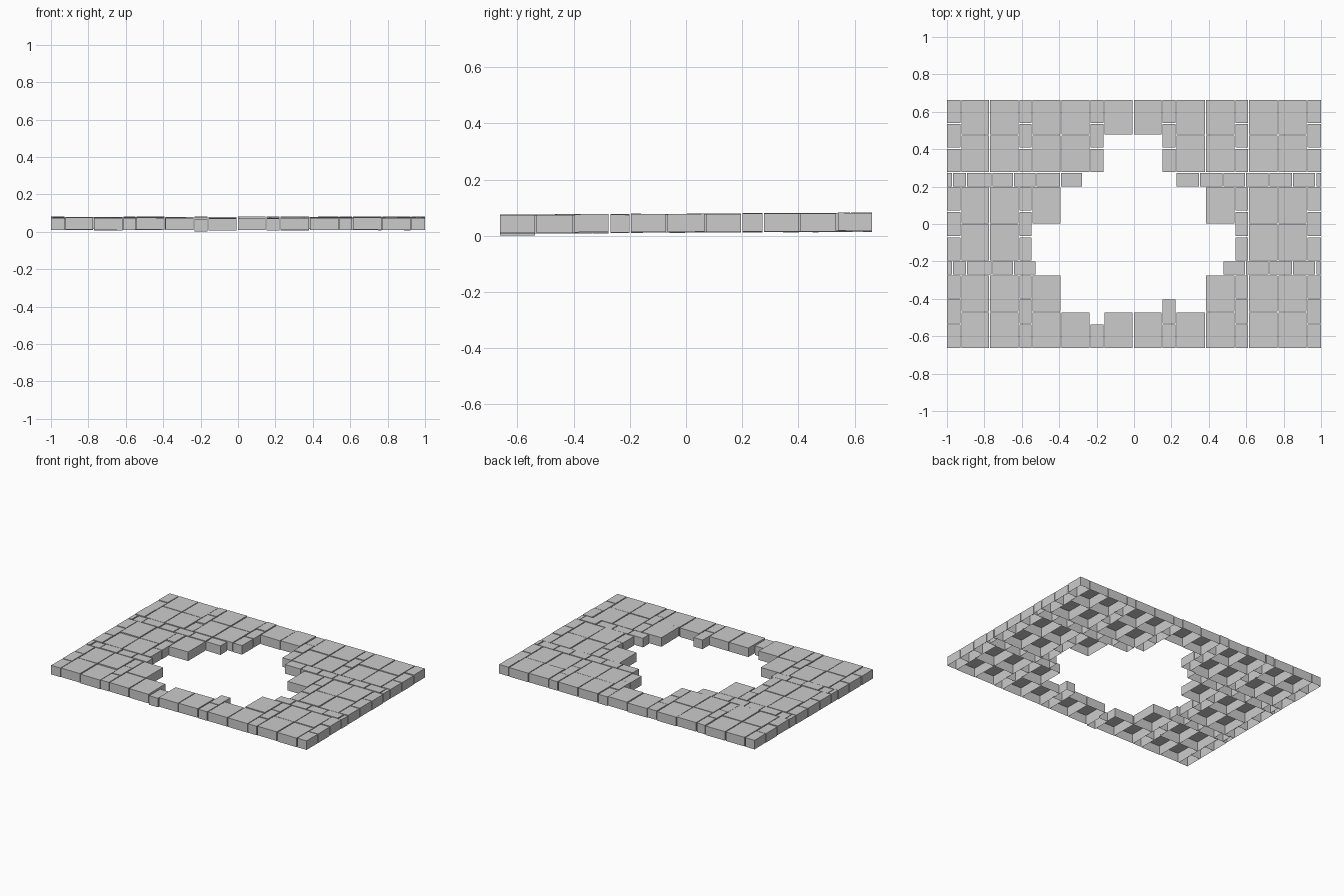
import bpy, bmesh, random
from mathutils import Matrix, Vector

if "Cube" in bpy.data.objects:
    bpy.data.objects.remove(bpy.data.objects["Cube"])

random.seed(4)
GAP, THICK = 0.006, 0.064


def add_tile(bm, x0, x1, y0, y1, base=None, edge=False):
    """Open-bottomed paving block, slightly uneven like laid stone."""
    cx, cy = (x0 + x1) / 2, (y0 + y1) / 2
    if base is None:
        base = 0.013 + 0.005 * cy + random.uniform(-0.002, 0.002)
    # blocks on the outer border stay flush with the overall outline
    g = GAP / 2
    xa = x0 if x0 <= -0.999 else x0 + g
    xb = x1 if x1 >= 0.999 else x1 - g
    ya = y0 if y0 <= -0.659 else y0 + g
    yb = y1 if y1 >= 0.659 else y1 - g
    tx, ty = random.uniform(-0.008, 0.008), random.uniform(-0.008, 0.008)
    rings = []
    for h in (0, THICK):
        rings.append([bm.verts.new((x, y, max(0, base + h + tx * (x - cx) + ty * (y - cy))))
                      for x, y in ((xa, ya), (xb, ya), (xb, yb), (xa, yb))])
    low, top = rings
    bm.faces.new(top)
    for i in range(4):
        j = (i + 1) % 4
        bm.faces.new((low[i], low[j], top[j], top[i]))


def make_object(name, tiles):
    bm = bmesh.new()
    for t in tiles:
        add_tile(bm, *t)
    mesh = bpy.data.meshes.new(name)
    bm.to_mesh(mesh)
    bm.free()
    bpy.context.collection.objects.link(bpy.data.objects.new(name, mesh))


# Large square slabs: column pairs and rows, with the broken hole left out
big_x = [(-0.925, -0.772), (-0.772, -0.615), (-0.545, -0.39), (-0.39, -0.235),
         (-0.16, -0.004), (-0.004, 0.15), (0.225, 0.382), (0.382, 0.54),
         (0.612, 0.77), (0.77, 0.925)]
big_rows = [((0.475, 0.662), range(10)),
            ((0.275, 0.475), (0, 1, 2, 3, 6, 7, 8, 9)),
            ((0.0, 0.198), (0, 1, 2, 7, 8, 9)),
            ((-0.198, 0.0), (0, 1, 8, 9)),
            ((-0.47, -0.272), (0, 1, 2, 7, 8, 9)),
            ((-0.662, -0.47), range(10))]
make_object("large_slabs", [(*big_x[i], *y) for y, cols in big_rows for i in cols])

# Narrow columns of small blocks
small_y = [(0.537, 0.662), (0.405, 0.537), (0.275, 0.405),
           (0.068, 0.198), (-0.068, 0.068), (-0.198, -0.068),
           (-0.40, -0.272), (-0.535, -0.40), (-0.662, -0.535)]
small_cols = [((-1, -0.925), range(9)), ((-0.615, -0.545), range(9)),
              ((-0.235, -0.16), (0, 1, 2)), ((0.15, 0.225), (0, 1, 2, 7, 8)),
              ((0.54, 0.612), range(9)), ((0.925, 1), range(9))]
columns = [(*x, *small_y[i]) for x, rows in small_cols for i in rows]
columns.append((-0.235, -0.16, *small_y[8], 0.001))  # sunken block at the front
make_object("column_blocks", columns)

# Two horizontal bands of small blocks, interrupted by the hole
left = [-1, -0.97, -0.895, -0.76, -0.645, -0.523, -0.393, -0.275]
right = [0.225, 0.35, 0.475, 0.597, 0.722, 0.848, 0.972, 1]
bands = []
for y, xs in (((0.198, 0.275), left), ((0.198, 0.275), right),
              ((-0.272, -0.198), left[:6]), ((-0.272, -0.198), right[2:])):
    bands += [(a, b, *y) for a, b in zip(xs, xs[1:])]
make_object("band_blocks", bands)
